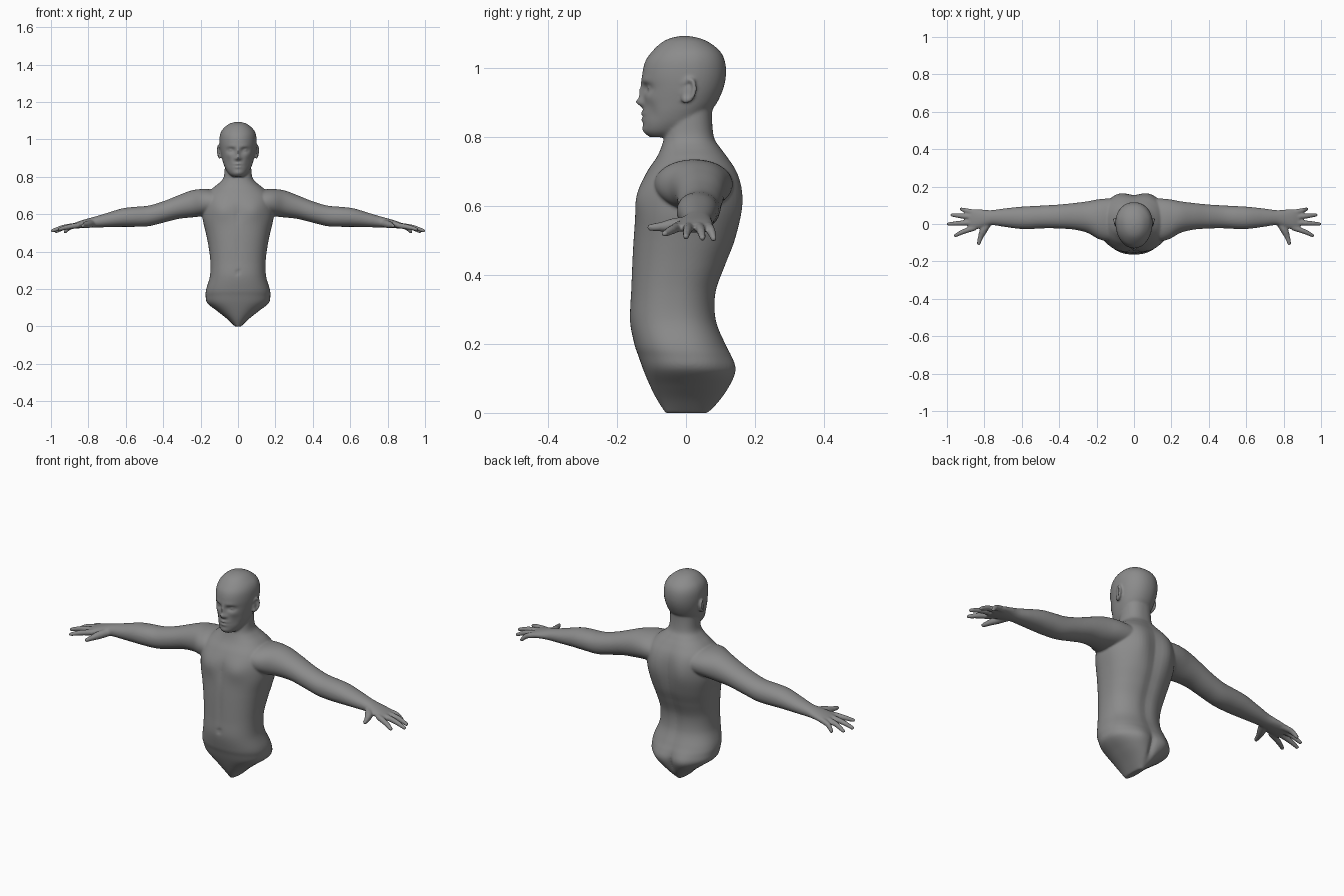
import bpy, bmesh
from math import sin, cos, pi, exp
from mathutils import Vector, Matrix

bm = bmesh.new()


def refine(rows, k=6):
    """Catmull-Rom interpolation between the given section rows."""
    out = []
    for i in range(len(rows) - 1):
        p0, p1 = rows[max(i - 1, 0)], rows[i]
        p2, p3 = rows[i + 1], rows[min(i + 2, len(rows) - 1)]
        for j in range(k):
            t = j / k
            out.append([0.5 * (2 * b + (c - a) * t + (2 * a - 5 * b + 4 * c - d) * t * t
                               + (3 * b - a - 3 * c + d) * t ** 3)
                        for a, b, c, d in zip(p0, p1, p2, p3)])
    return out + [list(rows[-1])]


def loft(rings, n=2.0, seg=64):
    """Skin superellipse rings (centre, u, v) into a closed tube."""
    def se(a):
        return abs(a) ** (2 / n) * (1 if a >= 0 else -1)
    loops = []
    for c, u, v in rings:
        loops.append([bm.verts.new(Vector(c) + Vector(u) * se(cos(2 * pi * i / seg))
                                   + Vector(v) * se(sin(2 * pi * i / seg))) for i in range(seg)])
    for a, b in zip(loops, loops[1:]):
        for i in range(seg):
            j = (i + 1) % seg
            bm.faces.new((a[i], a[j], b[j], b[i]))
    bm.faces.new(loops[0])
    bm.faces.new(loops[-1])
    return [v for l in loops for v in l]


def upright(rows, n):
    """Rows are z, half width, front y, back y."""
    return loft([((0, (f + b) / 2, z), (w, 0, 0), (0, (b - f) / 2, 0))
                 for z, w, f, b in refine(rows)], n)


def push(verts, bumps, side):
    """Soft relief on the front (-1) or back (1): x, z, x spread, z spread, y shift."""
    for v in verts:
        fade = max(0, min(1, (v.co.y * side - .01) / .03))
        v.co.y += fade * sum(a * exp(-((abs(v.co.x) - px) / sx) ** 2 - ((v.co.z - pz) / sz) ** 2)
                             for px, pz, sx, sz, a in bumps)


def ball(c, r, rot=0.0):
    m = Matrix.Translation(c) @ Matrix.Rotation(rot, 4, 'X') @ Matrix.Diagonal((*r, 1))
    bmesh.ops.create_uvsphere(bm, u_segments=32, v_segments=20, radius=1, matrix=m)


def digit(pts):
    """Rounded finger through points x, y, z, radius."""
    rows = refine(pts, 5)
    d = [Vector(rows[min(i + 1, len(rows) - 1)][:3]) - Vector(rows[max(i - 1, 0)][:3])
         for i in range(len(rows))]
    rings = []
    for r, t in zip(rows, d):
        u = t.cross(Vector((0, 0, 1))).normalized()
        rings.append((r[:3], u * r[3], t.cross(u).normalized() * r[3]))
    loft(rings, 2, 16)
    ball(rows[-1][:3], [rows[-1][3]] * 3)


# torso and neck
torso = upright([
    (0, .016, -.06, .065), (.04, .058, -.085, .105), (.08, .108, -.105, .128),
    (.125, .164, -.124, .138), (.165, .173, -.138, .13), (.2, .17, -.15, .116),
    (.27, .15, -.163, .09), (.35, .148, -.16, .09), (.43, .158, -.157, .118),
    (.5, .172, -.153, .143), (.58, .19, -.146, .156), (.65, .19, -.135, .156),
    (.70, .175, -.113, .145), (.74, .135, -.086, .122), (.77, .098, -.072, .1),
    (.80, .076, -.064, .082), (.86, .07, -.056, .076), (.92, .068, -.05, .08)], 2.3)
# spine furrow, shoulder blades, buttocks and cleft
push(torso, [(0, .42, .03, .26, -.009), (.085, .62, .055, .1, .014),
             (.07, .125, .05, .05, .012), (0, .09, .014, .05, -.014)], 1)
# chest, breastbone, belly furrow, navel
push(torso, [(.085, .62, .055, .05, -.011), (0, .6, .015, .06, .004),
             (0, .42, .015, .1, .003), (0, .29, .011, .011, .007)], -1)

for s in (-1, 1):
    # arm and palm: x, z centre, z half, y centre, y half
    arm = [(.08, .665, .062, .024, .112), (.14, .663, .07, .022, .114),
           (.19, .662, .073, .026, .106), (.25, .655, .072, .037, .084),
           (.32, .638, .063, .041, .071),
           (.40, .612, .057, .040, .064), (.48, .591, .055, .038, .061),
           (.56, .586, .053, .034, .061), (.62, .582, .049, .033, .058),
           (.70, .569, .038, .034, .048), (.76, .559, .030, .034, .040),
           (.80, .553, .025, .030, .046), (.85, .544, .019, .025, .055),
           (.885, .536, .013, .022, .052)]
    loft([((s * x, yc, zc), (0, yh, 0), (0, 0, zh)) for x, zc, zh, yc, yh in refine(arm)], 2.1, 48)

    # four fingers: base y, tip x, tip y, tip z
    for by, tx, ty, tz in ((-.02, .955, -.062, .520), (.008, .993, 0, .512),
                           (.037, .972, .048, .508), (.062, .924, .08, .506)):
        digit([(s * .85, by, .542, .015), (s * (.87 + tx) / 2, (by + ty) / 2, .531, .0135),
               (s * tx, ty, tz, .0095)])
    # thumb
    digit([(s * .775, .015, .552, .02), (s * .805, -.035, .545, .02),
           (s * .82, -.07, .54, .0145), (s * .83, -.103, .538, .0105)])

# head
head = upright([
    (.80, .03, -.105, -.01), (.815, .05, -.121, .02), (.84, .067, -.124, .045),
    (.87, .079, -.124, .068), (.90, .087, -.123, .09), (.94, .095, -.125, .108),
    (.98, .099, -.127, .116), (1.02, .097, -.118, .113), (1.05, .085, -.097, .098),
    (1.075, .060, -.07, .067), (1.088, .036, -.042, .036), (1.094, .006, -.012, .002)], 2.15)
for v in head:
    v.co.x *= 1 + max(min(v.co.y, .03), -.13) * .7
# sockets, brow, nose, nostrils, cheeks, lips, mouth, chin
push(head, [(.036, .942, .019, .012, .015), (.032, .964, .026, .008, -.004),
            (0, .93, .009, .026, -.013), (0, .902, .011, .012, -.021),
            (.013, .897, .008, .008, -.008), (.05, .915, .018, .016, -.004),
            (0, .868, .022, .006, -.008), (0, .852, .02, .006, -.007),
            (0, .86, .025, .003, .005), (0, .822, .02, .012, -.004),
            (.052, .87, .014, .025, .005)], -1)

for s in (-1, 1):
    # eyeball
    ball((s * .035, -.098, .942), (.015, .014, .010))
    # ear: rim, lobe and inner bowl
    digit([(s * (.1 + .007 * sin(a)), .006 + .019 * sin(a),
            .936 + .030 * cos(a) + .006 * sin(a), .0065)
           for a in [pi * (-.25 + .125 * i) for i in range(13)]])
    ball((s * .094, .006, .93), (.008, .019, .03), -.2)
    ball((s * .099, -.002, .908), (.008, .010, .012))

# fuse everything into one smooth skin
bmesh.ops.recalc_face_normals(bm, faces=bm.faces)
mesh = bpy.data.meshes.new("upper_body")
bm.to_mesh(mesh)
bm.free()
body = bpy.data.objects.new("upper_body", mesh)
bpy.context.collection.objects.link(body)
grey = bpy.data.materials.new("dark_grey")
grey.diffuse_color = (.26, .26, .26, 1)
mesh.materials.append(grey)
rem = body.modifiers.new("fuse", 'REMESH')
rem.mode = 'VOXEL'
rem.voxel_size = .005
rem.use_smooth_shade = True
smo = body.modifiers.new("soften", 'SMOOTH')
smo.factor = .5
smo.iterations = 6
